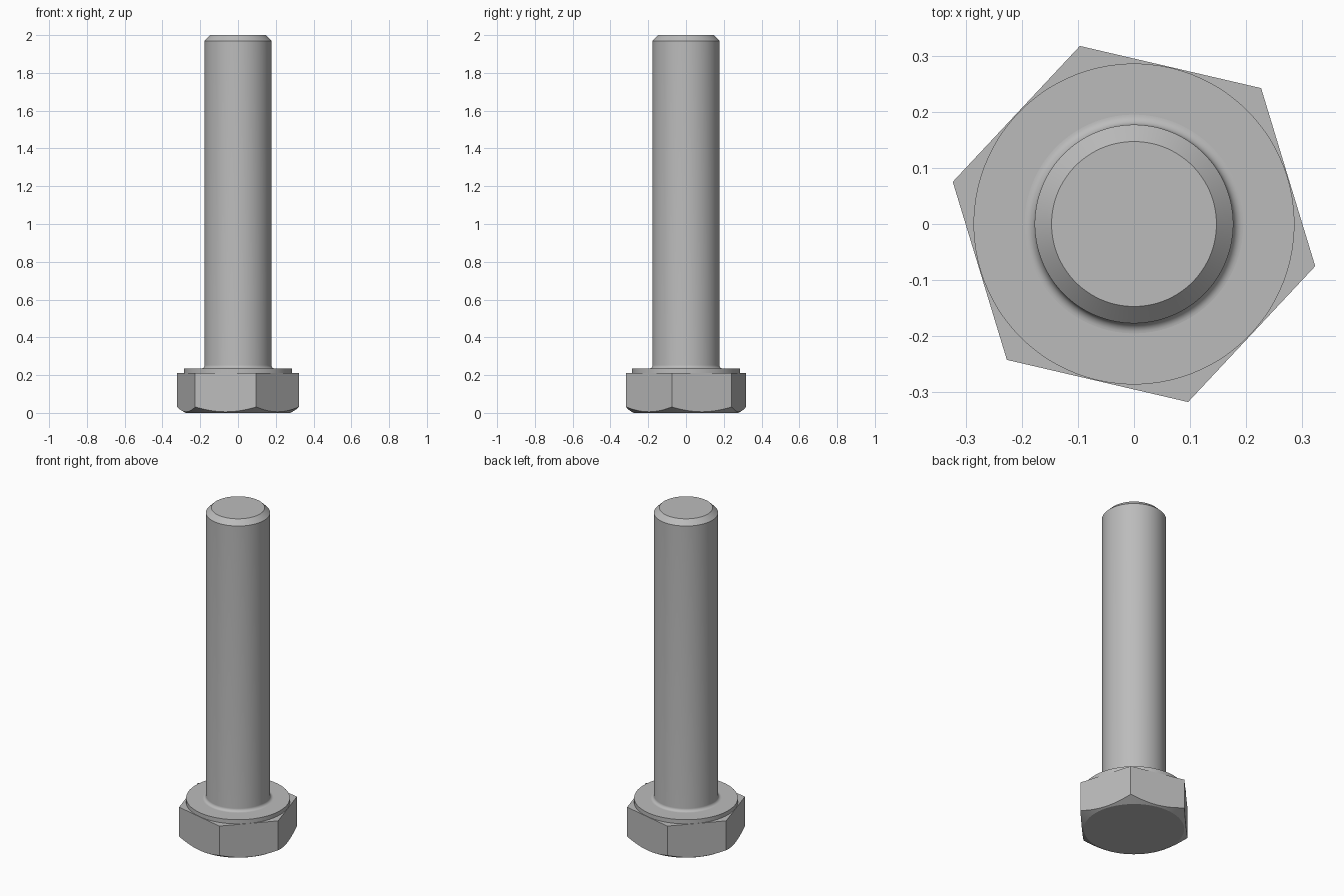
import bpy, bmesh
from math import cos, sin, tan, pi, radians

if "Cube" in bpy.data.objects:
    bpy.data.objects.remove(bpy.data.objects["Cube"])

SEGMENTS = 96
TURN = radians(-13.1)      # rotation of the hexagon about z
CORNER = 0.3316            # hexagon corner radius
APOTHEM = CORNER * cos(pi / 6)
HEAD_TOP, FACE_TOP = 0.21, 0.235
SHANK, TIP = 0.177, 0.147
FILLET = 0.018

steel = bpy.data.materials.new("steel grey")
steel.use_nodes = True
steel.diffuse_color = (0.5, 0.5, 0.5, 1)
steel.node_tree.nodes["Principled BSDF"].inputs["Base Color"].default_value = (0.5, 0.5, 0.5, 1)


def build(name, rings):
    """Skin a stack of rings; each ring is a function from angle to (radius, z)."""
    bm = bmesh.new()
    angles = [2 * pi * i / SEGMENTS for i in range(SEGMENTS)]
    loops = []
    for ring in rings:
        loop = []
        for a in angles:
            r, z = ring(a)
            loop.append(bm.verts.new((r * cos(a + TURN), r * sin(a + TURN), z)))
        loops.append(loop)
    for low, high in zip(loops, loops[1:]):
        for i in range(SEGMENTS):
            j = (i + 1) % SEGMENTS
            bm.faces.new((low[i], low[j], high[j], high[i]))
    bm.faces.new(loops[0][::-1])
    bm.faces.new(loops[-1])
    bmesh.ops.recalc_face_normals(bm, faces=bm.faces)
    mesh = bpy.data.meshes.new(name)
    bm.to_mesh(mesh)
    bm.free()
    mesh.materials.append(steel)
    obj = bpy.data.objects.new(name, mesh)
    bpy.context.collection.objects.link(obj)
    bpy.ops.object.select_all(action="DESELECT")
    obj.select_set(True)
    bpy.context.view_layer.objects.active = obj
    bpy.ops.object.shade_smooth_by_angle(angle=radians(25))
    return obj


def circle(r, z):
    return lambda a: (r, z)


def hexagon(a):
    return APOTHEM / cos(a % (pi / 3) - pi / 6)


# Hexagonal head, its underside corners cut back by a shallow cone
CONE = 0.277


def cone_cut(a):
    return hexagon(a), (hexagon(a) - CONE) * tan(pi / 6)


build("hex_head", [circle(CONE, 0), cone_cut, lambda a: (hexagon(a), HEAD_TOP)])

# Round bearing face on top of the head
build("bearing_face", [circle(0.286, HEAD_TOP - 0.01), circle(0.286, FACE_TOP)])

# Shank with a root fillet and a chamfered tip
fillet = []
for i in range(9):
    t = pi / 2 * i / 8
    fillet.append(circle(SHANK + FILLET * (1 - sin(t)), FACE_TOP + FILLET * (1 - cos(t))))
build("shank", fillet + [circle(SHANK, 2 - (SHANK - TIP)), circle(TIP, 2)])
